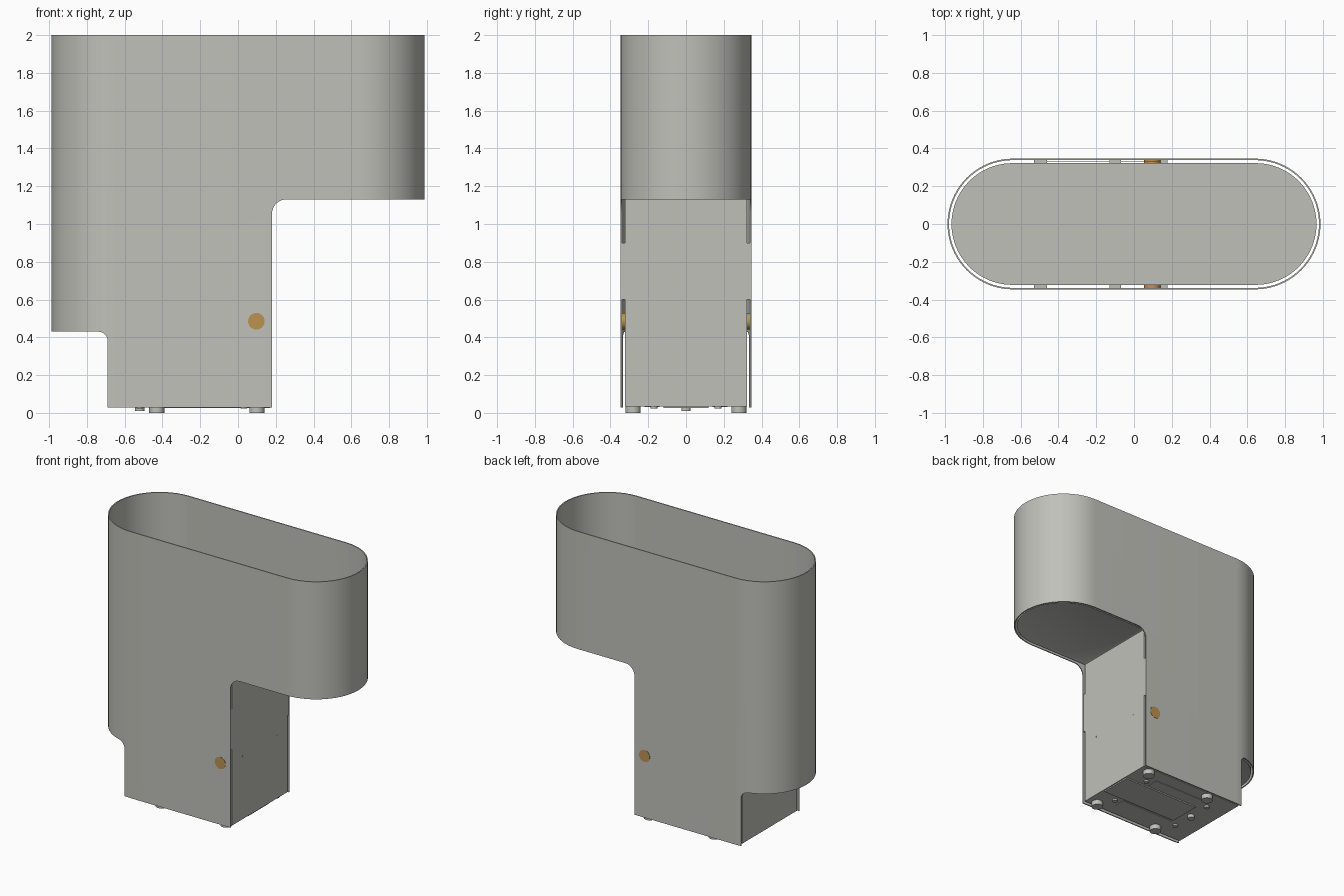
import bpy, bmesh, math
from mathutils import Matrix, Vector

cube = bpy.data.objects.get("Cube")
if cube:
    bpy.data.objects.remove(cube, do_unlink=True)


def material(name, rgb):
    m = bpy.data.materials.new(name)
    m.use_nodes = True
    m.diffuse_color = (*rgb, 1)
    m.node_tree.nodes["Principled BSDF"].inputs["Base Color"].default_value = (*rgb, 1)
    return m


GREY = material("warm grey metal", (0.53, 0.53, 0.49))
BRONZE = material("bronze", (0.50, 0.29, 0.08))


def finish(name, bm, mat):
    bmesh.ops.recalc_face_normals(bm, faces=bm.faces[:])
    mesh = bpy.data.meshes.new(name)
    bm.to_mesh(mesh)
    bm.free()
    obj = bpy.data.objects.new(name, mesh)
    bpy.context.collection.objects.link(obj)
    mesh.materials.append(mat)
    return obj


def prism(bm, points, push):
    face = bm.faces.new([bm.verts.new(p) for p in points])
    side = bmesh.ops.extrude_face_region(bm, geom=[face])
    bmesh.ops.translate(bm, vec=push, verts=[v for v in side["geom"] if isinstance(v, bmesh.types.BMVert)])


def box(name, x, y, z, mat=GREY):
    bm = bmesh.new()
    prism(bm, [(x[0], y[0], z[0]), (x[1], y[0], z[0]), (x[1], y[1], z[0]), (x[0], y[1], z[0])],
          (0, 0, z[1] - z[0]))
    return finish(name, bm, mat)


def cylinder(name, centre, radius, depth, axis="Z", mat=GREY, top=1.0):
    bm = bmesh.new()
    turn = Matrix.Rotation(math.pi / 2, 4, "X") if axis == "Y" else (
        Matrix.Rotation(math.pi / 2, 4, "Y") if axis == "X" else Matrix())
    bmesh.ops.create_cone(bm, cap_ends=True, segments=32, radius1=radius, radius2=radius * top,
                          depth=depth, matrix=Matrix.Translation(centre) @ turn)
    obj = finish(name, bm, mat)
    smooth(obj)
    return obj


def smooth(obj):
    bpy.ops.object.select_all(action="DESELECT")
    obj.select_set(True)
    bpy.context.view_layer.objects.active = obj
    bpy.ops.object.shade_smooth_by_angle(angle=math.radians(30))


def stadium(half_length, half_width, z, steps=40):
    pts = []
    for side in (1, -1):
        for i in range(steps + 1):
            a = math.pi * i / steps - math.pi / 2
            pts.append((side * (half_length - half_width + half_width * math.cos(a)),
                        side * half_width * math.sin(a), z))
    return pts


def fillet(cx, cz, r, start):
    # quarter arc running clockwise from the start angle
    return [(cx + r * math.cos(start - t * math.pi / 16), cz + r * math.sin(start - t * math.pi / 16))
            for t in range(9)]


def cut(obj, cutter, operation):
    mod = obj.modifiers.new("cut", "BOOLEAN")
    mod.operation, mod.solver, mod.object = operation, "EXACT", cutter
    bpy.context.view_layer.objects.active = obj
    bpy.ops.object.modifier_apply(modifier=mod.name)
    bpy.data.objects.remove(cutter, do_unlink=True)


def silhouette(outline):
    bm = bmesh.new()
    prism(bm, [(x, -1, z) for x, z in outline], (0, 2, 0))
    return finish("silhouette_cutter", bm, GREY)


def solid(name, half_length, half_width, low, high):
    bm = bmesh.new()
    prism(bm, stadium(half_length, half_width, low), (0, 0, high - low))
    return finish(name, bm, GREY)


# Outer sheet shell: rounded tube with a stepped silhouette
shell = solid("outer_shell", 0.987, 0.346, 0.0, 2.0)
cut(shell, solid("bore_cutter", 0.979, 0.338, -0.1, 2.1), "DIFFERENCE")
right_arc = fillet(0.25, 1.06, 0.07, math.pi / 2)
right_arc = [(x, z) for x, z in fillet(0.255, 1.055, 0.075, math.pi)]
left_arc = fillet(-0.74, 0.38, 0.05, math.pi / 2)
outline = [(-1.1, 2.1), (-1.1, 0.43)] + left_arc + [(-0.69, 0.028), (0.18, 0.028)] + right_arc
outline += [(1.1, 1.13), (1.1, 2.1)]
cut(shell, silhouette(outline), "INTERSECT")
smooth(shell)

# Inner body, set inside the shell with a narrow gap
core = solid("inner_body", 0.966, 0.322, 0.0, 1.17)
cut(core, silhouette([(-1.1, 1.3), (-1.1, 0.435), (-0.685, 0.435), (-0.685, 0.035),
                      (0.178, 0.035), (0.178, 1.135), (1.1, 1.135), (1.1, 1.3)]), "INTERSECT")
bm = bmesh.new()
bm.from_mesh(core.data)
under = [f for f in bm.faces if f.normal.z < -0.9 and f.calc_center_median().z > 0.2]
bmesh.ops.inset_individual(bm, faces=under, thickness=0.018, depth=-0.006)
bm.to_mesh(core.data)
bm.free()
smooth(core)

# Screws on the inner floor
for x, y in ((-0.73, 0.25), (-0.07, 0.25), (0.71, 0.265)):
    for side in (-1, 1):
        cylinder("floor_screw", (x, side * y, 1.171), 0.017, 0.006)

# Spacers, bronze buttons, feet and base screws on both sides
for side in (-1, 1):
    for x0, x1 in ((-0.53, -0.46), (-0.13, -0.07), (0.14, 0.178)):
        ys = sorted((side * 0.321, side * 0.339))
        box("gap_spacer", (x0, x1), ys, (0.6, 0.9))
    cylinder("bronze_button", (0.097, side * 0.336, 0.485), 0.044, 0.024, "Y", BRONZE)
    cylinder("face_screw", (0.178, side * 0.2, 0.5), 0.005, 0.004, "X")
    for x in (-0.43, 0.10):
        cylinder("foot", (x, side * 0.28, 0.018), 0.04, 0.036)
    for x in (-0.52, 0.03):
        cylinder("base_screw", (x, side * 0.17, 0.03), 0.018, 0.016)
box("back_gap_strip", (-0.53, 0.178), (0.328, 0.332), (0.6, 0.9))

# Underside plates and central plug
box("base_plate", (-0.46, 0.17), (-0.12, 0.12), (0.026, 0.036))
cylinder("base_plug", (-0.52, 0, 0.023), 0.025, 0.026)
for side in (-1, 1):
    ys = sorted((side * 0.14, side * 0.22))
    box("base_strip", (-0.46, -0.02), ys, (0.031, 0.036))
